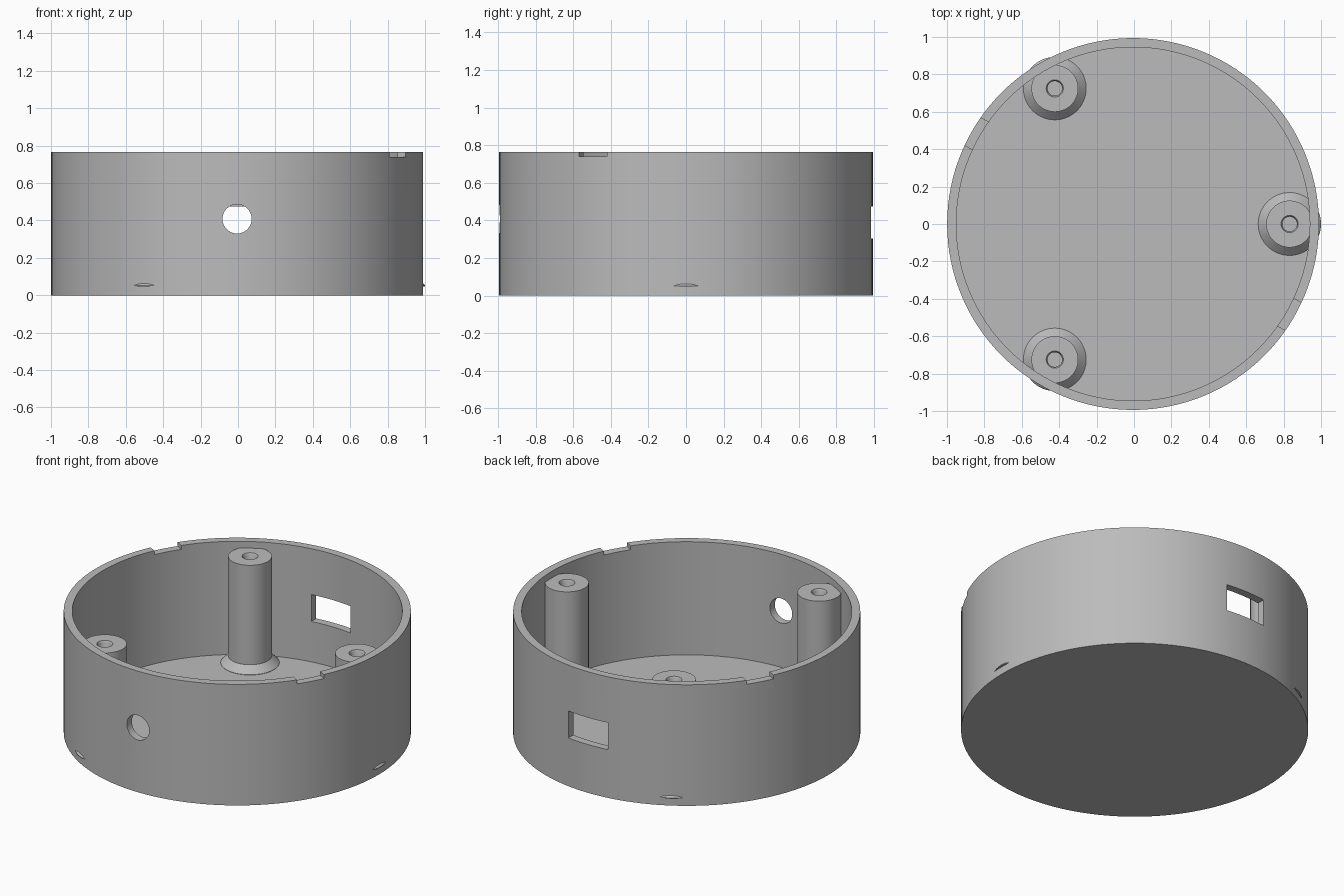
import bpy, bmesh, math
from mathutils import Matrix

if "Cube" in bpy.data.objects:
    bpy.data.objects.remove(bpy.data.objects["Cube"])

CX = -0.005          # shell axis
R_OUT, R_IN = 0.994, 0.945
HEIGHT, FLOOR = 0.765, 0.05

grey = bpy.data.materials.new("plain grey")
grey.diffuse_color = (0.5, 0.5, 0.5, 1)
grey.use_nodes = True
grey.node_tree.nodes["Principled BSDF"].inputs["Base Color"].default_value = grey.diffuse_color


def add_object(name, bm, mat=True):
    bmesh.ops.recalc_face_normals(bm, faces=bm.faces)
    me = bpy.data.meshes.new(name)
    bm.to_mesh(me)
    bm.free()
    ob = bpy.data.objects.new(name, me)
    bpy.context.collection.objects.link(ob)
    if mat:
        me.materials.append(grey)
    return ob


def lathe(name, profile, x, y, sides):
    """Closed solid from an (r, z) profile whose ends are capped flat."""
    bm = bmesh.new()
    rings = [[bm.verts.new((x + r * math.cos(2 * math.pi * i / sides),
                            y + r * math.sin(2 * math.pi * i / sides), z))
              for i in range(sides)] for r, z in profile]
    for a, b in zip(rings, rings[1:]):
        for i in range(sides):
            j = (i + 1) % sides
            bm.faces.new((a[i], a[j], b[j], b[i]))
    bm.faces.new(rings[0][::-1])
    bm.faces.new(rings[-1])
    return add_object(name, bm)


def box_cutter(name, size, offset, angle):
    """Box pushed outward along +x by offset, then turned about the shell axis."""
    bm = bmesh.new()
    m = (Matrix.Translation((CX, 0, 0)) @ Matrix.Rotation(math.radians(angle), 4, 'Z')
         @ Matrix.Translation(offset) @ Matrix.Diagonal((*size, 1)))
    bmesh.ops.create_cube(bm, size=1, matrix=m)
    return add_object(name, bm, False)


def smooth(ob):
    bpy.ops.object.select_all(action='DESELECT')
    ob.select_set(True)
    bpy.context.view_layer.objects.active = ob
    bpy.ops.object.shade_smooth_by_angle(angle=math.radians(30))


# round open shell with floor
shell = lathe("round_shell", [(R_OUT, 0), (R_OUT, HEIGHT), (R_IN, HEIGHT), (R_IN, FLOOR)],
              CX, 0, 128)

# cutters: rim notches, back window, front cable hole
cutters = [box_cutter("notch_cutter", (0.3, 0.17, 0.1), (0.97, 0, 0.79), a) for a in (-30, 150)]
cutters.append(box_cutter("window_cutter", (0.3, 0.275, 0.17), (0.97, 0, 0.39), 90))
bm = bmesh.new()
bmesh.ops.create_cone(bm, cap_ends=True, segments=48, radius1=0.078, radius2=0.078, depth=0.3,
                      matrix=Matrix.Translation((CX, -0.97, 0.408)) @ Matrix.Rotation(math.pi / 2, 4, 'X'))
cutters.append(add_object("cable_hole_cutter", bm, False))

bpy.context.view_layer.objects.active = shell
for c in cutters:
    c.hide_render = True
    mod = shell.modifiers.new("cut", 'BOOLEAN')
    mod.operation, mod.solver, mod.object = 'DIFFERENCE', 'EXACT', c
    bpy.ops.object.modifier_apply(modifier=mod.name)
for c in cutters:
    bpy.data.objects.remove(c)
smooth(shell)

# three screw posts with flared feet that poke slightly through the wall
post = [(0.168, 0.048), (0.168, 0.052), (0.125, 0.095), (0.125, 0.723),
        (0.046, 0.723), (0.039, 0.71), (0.039, 0.4)]
for k in range(3):
    a = math.radians(120 * k)
    smooth(lathe("screw_post_%d" % (k + 1), post,
                 CX + 0.837 * math.cos(a), 0.837 * math.sin(a), 64))
